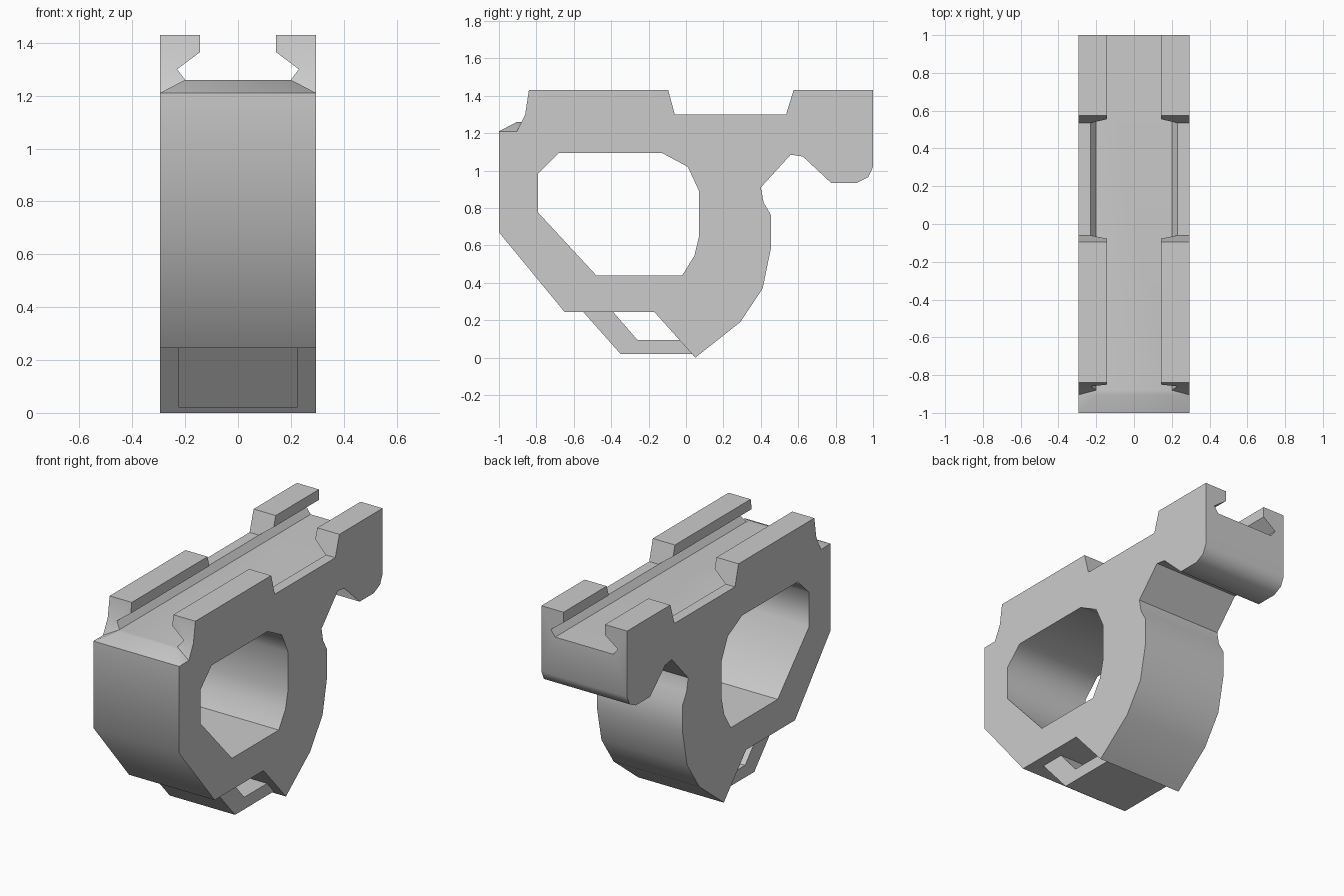
import bpy, bmesh, math

cube = bpy.data.objects.get("Cube")
if cube:
    bpy.data.objects.remove(cube, do_unlink=True)

HALF = 0.295      # half width of the mount
FLOOR = 1.26      # channel floor height

grey = bpy.data.materials.new("plain_grey")
grey.use_nodes = True
grey.diffuse_color = (0.6, 0.6, 0.6, 1)
grey.node_tree.nodes["Principled BSDF"].inputs["Base Color"].default_value = (0.6, 0.6, 0.6, 1)


def finish(name, bm):
    bmesh.ops.recalc_face_normals(bm, faces=bm.faces)
    mesh = bpy.data.meshes.new(name)
    bm.to_mesh(mesh)
    bm.free()
    mesh.materials.append(grey)
    obj = bpy.data.objects.new(name, mesh)
    bpy.context.collection.objects.link(obj)
    return obj


def prism(name, points, half, axis="x"):
    """Extrude a 2D outline symmetrically along x (y,z outline) or y (x,z outline)."""
    bm = bmesh.new()
    place = (lambda a, b, d: (d, a, b)) if axis == "x" else (lambda a, b, d: (a, d, b))
    face = bm.faces.new([bm.verts.new(place(a, b, -half)) for a, b in points])
    moved = bmesh.ops.extrude_face_region(bm, geom=[face])["geom"]
    verts = [v for v in moved if isinstance(v, bmesh.types.BMVert)]
    bmesh.ops.translate(bm, verts=verts, vec=place(0, 0, 2 * half))
    return finish(name, bm)


def combine(target, tool, operation):
    mod = target.modifiers.new(tool.name, "BOOLEAN")
    mod.operation = operation
    mod.solver = "EXACT"
    mod.object = tool
    bpy.context.view_layer.objects.active = target
    bpy.ops.object.modifier_apply(modifier=mod.name)
    bpy.data.objects.remove(tool, do_unlink=True)


# Main body: ring, rear hook and rail silhouette in one side profile
body = prism("mount_body", [
    (-1, 1.21), (-1, 0.67), (-0.65, 0.245), (-0.17, 0.245), (0.05, 0),
    (0.29, 0.19), (0.41, 0.37), (0.455, 0.59), (0.455, 0.76), (0.415, 0.83),
    (0.4, 0.91), (0.56, 1.085), (0.625, 1.075), (0.775, 0.935), (0.915, 0.935),
    (0.975, 0.965), (1, 1.02), (1, 1.43), (0.575, 1.43), (0.535, 1.3),
    (-0.06, 1.3), (-0.095, 1.43), (-0.84, 1.43), (-0.86, 1.3), (-0.905, 1.21),
], HALF)

# Large opening through the ring
opening = prism("opening_cutter", [
    (-0.68, 1.095), (-0.13, 1.095), (0.01, 1.02), (0.07, 0.89), (0.07, 0.65),
    (0.045, 0.545), (-0.02, 0.44), (-0.48, 0.44), (-0.79, 0.775), (-0.79, 0.985),
], 0.5)
combine(body, opening, "DIFFERENCE")

# Undercut channel between the rails
side = [(0.2, FLOOR), (0.23, 1.3), (0.143, 1.365), (0.143, 1.6)]
channel = prism("channel_cutter", side + [(-x, z) for x, z in reversed(side)], 1.2, "y")
combine(body, channel, "DIFFERENCE")

# Lead-in ramp at the front of the channel
bm = bmesh.new()
for s in (-1, 1):
    for x, y, z in [(HALF, -1, 1.21), (HALF, -0.905, 1.21), (0.2, -0.905, FLOOR),
                    (0.2, -0.88, FLOOR), (0.2, -0.88, 1.15)]:
        bm.verts.new((s * x, y, z))
bmesh.ops.convex_hull(bm, input=bm.verts)
combine(body, finish("ramp", bm), "UNION")

# Narrow strap loop under the ring
strap = prism("strap_loop", [
    (-0.57, 0.27), (-0.55, 0.245), (-0.35, 0.02), (0.055, 0.02), (0.02, 0.095),
    (-0.26, 0.095), (-0.39, 0.245), (-0.41, 0.27),
], 0.225)
combine(body, strap, "UNION")

# Soft shading across gentle bends, crisp elsewhere
bpy.ops.object.select_all(action="DESELECT")
body.select_set(True)
bpy.context.view_layer.objects.active = body
bpy.ops.object.shade_smooth_by_angle(angle=math.radians(46))
